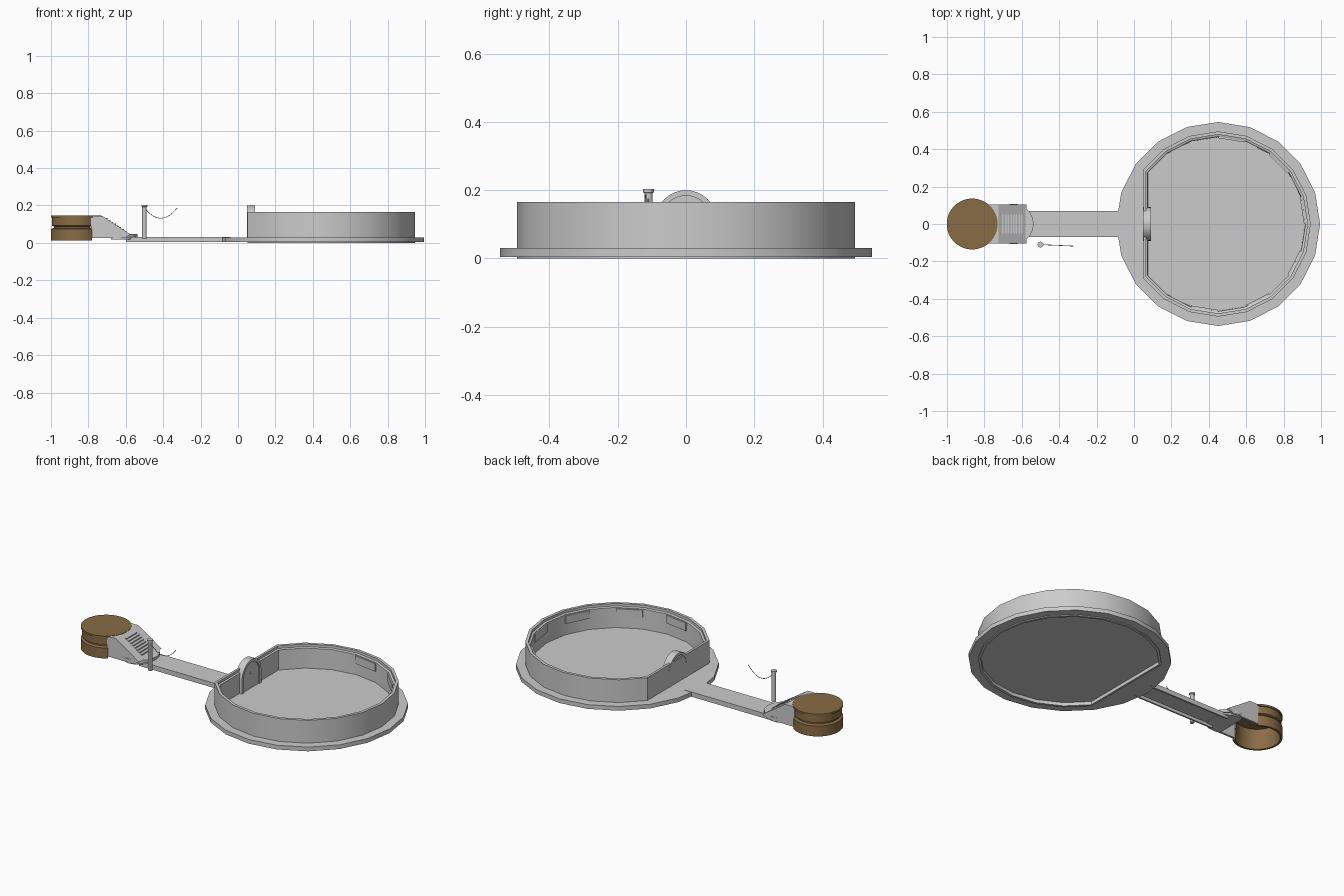
import bpy, bmesh
from math import cos, sin, pi, radians

if "Cube" in bpy.data.objects:
    bpy.data.objects.remove(bpy.data.objects["Cube"])

SIDES = 20
PAN_X = 0.45


def finish(name, bm, color=None, angle=30):
    bmesh.ops.recalc_face_normals(bm, faces=bm.faces)
    me = bpy.data.meshes.new(name)
    bm.to_mesh(me)
    bm.free()
    ob = bpy.data.objects.new(name, me)
    bpy.context.collection.objects.link(ob)
    if color:
        me.materials.append(color)
    bpy.ops.object.select_all(action='DESELECT')
    bpy.context.view_layer.objects.active = ob
    ob.select_set(True)
    bpy.ops.object.shade_smooth_by_angle(angle=radians(angle))
    return ob


def loft(name, rings, caps=True, wrap=False, color=None):
    """Bridge equal-length rings of points; cap the ends or wrap them round."""
    bm = bmesh.new()
    vs = [[bm.verts.new(p) for p in r] for r in rings]
    n = len(vs[0])
    for a, b in zip(vs, vs[1:] + ([vs[0]] if wrap else [])):
        for i in range(n):
            j = (i + 1) % n
            bm.faces.new((a[i], a[j], b[j], b[i]))
    if caps and not wrap:
        bm.faces.new(vs[0])
        bm.faces.new(vs[-1])
    return finish(name, bm, color)


def pan_ring(r, z, chord=True):
    """Twenty-sided ring, flattened on the handle side when chord is set."""
    pts = []
    for i in range(SIDES):
        a = 2 * pi * i / SIDES
        x = r * cos(a)
        if chord:
            x = max(x, -0.809 * r)
        pts.append((PAN_X + x, r * sin(a), z))
    return pts


def prism(name, profile, y0, y1):
    """Extrude an xz profile along y."""
    return loft(name, [[(x, y, z) for x, z in profile] for y in (y0, y1)])


def box(name, x0, x1, y0, y1, z0, z1):
    return prism(name, [(x0, z0), (x1, z0), (x1, z1), (x0, z1)], y0, y1)


def circle(cx, cy, r, z, n):
    return [(cx + r * cos(2 * pi * i / n), cy + r * sin(2 * pi * i / n), z) for i in range(n)]


tan = bpy.data.materials.new("tan")
tan.diffuse_color = (0.25, 0.15, 0.06, 1)
tan.use_nodes = True
tan.node_tree.nodes["Principled BSDF"].inputs["Base Color"].default_value = tan.diffuse_color

# dish: floor and upright wall with a stepped inner lip
loft("dish", [pan_ring(r, z) for r, z in (
    (0.465, 0.02), (0.48, 0.02), (0.48, 0), (0.495, 0), (0.495, 0.165),
    (0.478, 0.165), (0.478, 0.15), (0.467, 0.146), (0.465, 0.028))])

# flange around the dish
loft("flange", [pan_ring(0.545, 0.005, False), pan_ring(0.545, 0.03, False),
                pan_ring(0.494, 0.03), pan_ring(0.494, 0.005)], wrap=True)

# tabs on alternate inner wall facets
for i in range(-6, 6, 2):
    a0, a1 = 2 * pi * i / SIDES, 2 * pi * (i + 1) / SIDES
    loft("wall_tab", [[(PAN_X + r * cos(a), r * sin(a), z) for a, r in
                       ((a0, 0.47), (a1, 0.47), (a1, 0.459), (a0, 0.459))]
                      for z in (0.095, 0.142)])

# arched lug on the flat wall, with a rim and a small pin
def arch(r, x, n=16):
    pts = [(x, r * cos(pi * i / n), 0.11 + r * sin(pi * i / n)) for i in range(n + 1)]
    return pts + [(x, -r, 0.025), (x, r, 0.025)]

loft("lug", [arch(0.075, 0.055), arch(0.075, 0.084)])
loft("lug_rim", [arch(0.09, 0.048), arch(0.09, 0.09), arch(0.074, 0.09),
                 arch(0.074, 0.048)], wrap=True)
loft("lug_pin", [[(x, y, z + 0.12) for y, z, _ in circle(0, 0, 0.008, 0, 8)]
                 for x in (0.08, 0.088)])

# handle strip, hollow underneath
box("handle_top", -0.6, -0.04, -0.07, 0.07, 0.022, 0.032)
for s in (-1, 1):
    box("handle_side", -0.6, -0.06, s * 0.07, s * 0.06, 0.004, 0.03)

# round pad joining handle and wedge
loft("pad", [[(max(x, -0.68), y, z) for x, y, z in circle(-0.645, 0, r, z, 32)]
             for r, z in ((0.1, 0.018), (0.1, 0.03), (0.108, 0.03), (0.108, 0.048))])

# wedge: sloping plate between two side cheeks, with cross ribs
prism("wedge_slope", [(-0.79, 0.144), (-0.725, 0.144), (-0.575, 0.045),
                      (-0.595, 0.042), (-0.73, 0.132), (-0.79, 0.132)], -0.1, 0.1)
for s in (-1, 1):
    prism("wedge_cheek", [(-0.785, 0.144), (-0.725, 0.144), (-0.575, 0.045),
                          (-0.61, 0.025), (-0.785, 0.025)], s * 0.105, s * 0.092)
for i in range(8):
    x = -0.705 + i * 0.0145
    z = 0.144 - (x + 0.725) * 0.66
    box("wedge_rib", x, x + 0.008, -0.05, 0.05, z - 0.01, z + 0.001)

# knob: grooved hollow wall swept round the back, open toward the wedge
KX = -0.865
profile = [(0.135, 0.013), (0.135, 0.075), (0.12, 0.08), (0.12, 0.088),
           (0.13, 0.092), (0.13, 0.138), (0.12, 0.138), (0.113, 0.088), (0.123, 0.013)]
N = 36
start, end = radians(51), radians(309)
rings = []
for i in range(N + 1):
    a = start + (end - start) * i / N
    rings.append([(KX + r * cos(a), r * sin(a), z) for r, z in profile])
loft("knob_wall", rings, color=tan)
loft("knob_top", [circle(KX, 0, 0.136, 0.135, 48), circle(KX, 0, 0.136, 0.146, 48)], color=tan)

# peg beside the handle
loft("peg", [circle(-0.5, -0.11, r, z, 12) for r, z in (
    (0.012, 0.02), (0.012, 0.192), (0.016, 0.194), (0.016, 0.203))])

# thin hanging wire hooked to the peg
cu = bpy.data.curves.new("wire", 'CURVE')
cu.dimensions = '3D'
cu.bevel_depth = 0.0018
cu.bevel_resolution = 1
sp = cu.splines.new('POLY')
pts = 14
sp.points.add(pts - 1)
for i, p in enumerate(sp.points):
    t = i / (pts - 1)
    x = -0.5 + 0.175 * t
    p.co = (x, -0.11 - 0.008 * t, 0.132 + 0.055 * abs(2 * t - 1) ** 2, 1)
bpy.context.collection.objects.link(bpy.data.objects.new("wire", cu))
